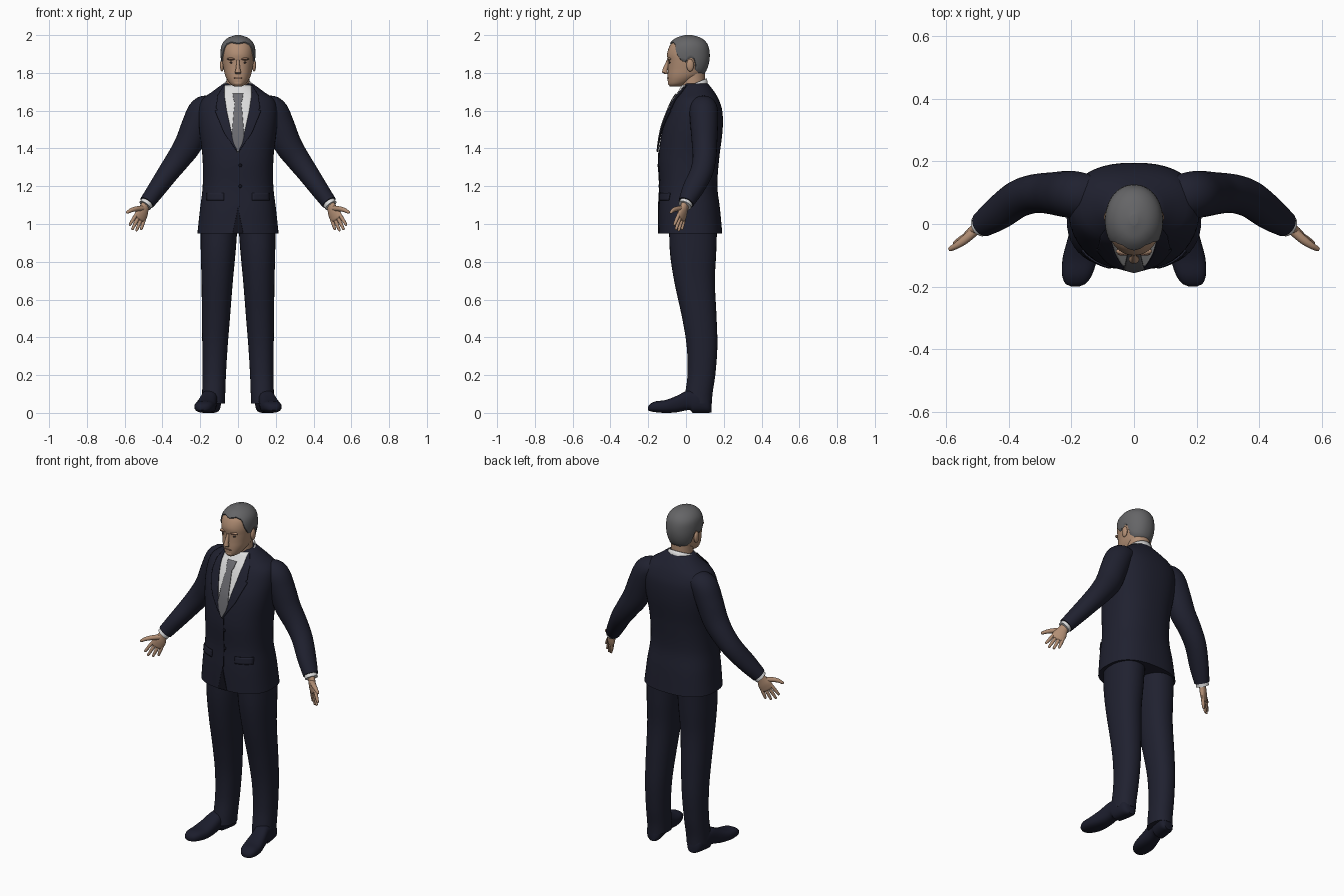
import bpy, bmesh, math
from mathutils import Vector

if "Cube" in bpy.data.objects:
    bpy.data.objects.remove(bpy.data.objects["Cube"])


def material(name, rgb):
    m = bpy.data.materials.new(name)
    m.diffuse_color = (*rgb, 1)
    m.use_nodes = True
    m.node_tree.nodes["Principled BSDF"].inputs["Base Color"].default_value = m.diffuse_color
    return m


SUIT = material("navy_cloth", (0.014, 0.015, 0.029))
SHOE = material("shoe_leather", (0.011, 0.012, 0.025))
SEAM = material("seam_dark", (0.006, 0.006, 0.012))
SHIRT = material("white_shirt", (0.72, 0.72, 0.72))
TIE = material("grey_tie", (0.15, 0.15, 0.165))
HAIR = material("grey_hair", (0.13, 0.13, 0.135))
SKIN = material("skin", (0.44, 0.27, 0.175))
LIP = material("dark_skin", (0.24, 0.12, 0.08))
EYE = material("eye_dark", (0.05, 0.035, 0.03))


# ---------- helpers ----------
def lin(table, t):
    for (a, va), (b, vb) in zip(table, table[1:]):
        if t <= b:
            return va + (vb - va) * max(0, (t - a) / (b - a))
    return table[-1][1]


def smooth(table, z):
    """Cubic interpolation of every column of a table over its first column."""
    z = min(max(z, table[0][0]), table[-1][0])
    i = max(k for k in range(len(table) - 1) if table[k][0] <= z)
    p, q = table[i], table[i + 1]
    o, r = table[max(i - 1, 0)], table[min(i + 2, len(table) - 1)]
    h = q[0] - p[0]
    t = (z - p[0]) / h
    out = []
    for c in range(1, len(p)):
        m0 = (q[c] - o[c]) / (q[0] - o[0]) * h
        m1 = (r[c] - p[c]) / (r[0] - p[0]) * h
        out.append((2*t**3 - 3*t*t + 1) * p[c] + (t**3 - 2*t*t + t) * m0
                   + (3*t*t - 2*t**3) * q[c] + (t**3 - t*t) * m1)
    return out


def spow(v, e):
    return math.copysign(abs(v) ** e, v)


def loft(name, rings, mat, mirror=False, closed=True, caps=True, thick=0):
    bm = bmesh.new()
    rows = [[bm.verts.new(p) for p in r] for r in rings]
    n = len(rows[0])
    for a, b in zip(rows, rows[1:]):
        for j in range(n if closed else n - 1):
            k = (j + 1) % n
            bm.faces.new((a[j], a[k], b[k], b[j]))
    if closed and caps:
        bm.faces.new(rows[0][::-1])
        bm.faces.new(rows[-1])
    bmesh.ops.recalc_face_normals(bm, faces=bm.faces)
    me = bpy.data.meshes.new(name)
    bm.to_mesh(me)
    bm.free()
    me.materials.append(mat)
    ob = bpy.data.objects.new(name, me)
    bpy.context.collection.objects.link(ob)
    if mirror:
        ob.modifiers.new("mirror", "MIRROR").use_mirror_merge = False
    if thick:
        s = ob.modifiers.new("thickness", "SOLIDIFY")
        s.thickness, s.offset = thick, 0
    return ob


def section(table, z, ang, cx=0.0):
    """Point on a stacked body; angle 0 faces the front."""
    rx, f, b, n = smooth(table, z)[:4]
    return Vector((cx + rx * spow(math.sin(ang), 2 / n),
                   (f + b) / 2 - (b - f) / 2 * spow(math.cos(ang), 2 / n), z))


def stack(name, table, mat, steps=40, seg=40, centre=None, mirror=False):
    lo, hi = table[0][0], table[-1][0]
    rings = []
    for i in range(steps + 1):
        z = lo + (hi - lo) * i / steps
        cx = lin(centre, z) if centre else 0
        rings.append([section(table, z, math.tau * j / seg, cx) for j in range(seg)])
    return loft(name, rings, mat, mirror)


def tube(name, pts, mat, ref=(0, 1, 0), seg=16, sub=4, tip=False):
    """Mirrored limb through points (x, y, z, radius_u, radius_v)."""
    tab = [(i, *p) for i, p in enumerate(pts)]
    cnt = (len(pts) - 1) * sub
    st = [smooth(tab, i / sub) for i in range(cnt + 1)]
    if tip:
        d = (Vector(st[-1][:3]) - Vector(st[-2][:3])).normalized()
        x, y, z, a, b = st[-1]
        for k, s in ((0.45, 0.88), (0.8, 0.6), (0.97, 0.22)):
            st.append([x + d.x*k*b, y + d.y*k*b, z + d.z*k*b, a*s, b*s])
    cs = [Vector(s[:3]) for s in st]
    rings = []
    for i, s in enumerate(st):
        t = (cs[min(i + 1, len(cs) - 1)] - cs[max(i - 1, 0)]).normalized()
        u = Vector(ref)
        u = (u - t * u.dot(t)).normalized()
        v = t.cross(u)
        rings.append([cs[i] + u * s[3] * math.cos(math.tau * j / seg)
                      + v * s[4] * math.sin(math.tau * j / seg) for j in range(seg)])
    return loft(name, rings, mat, True)


def blob(name, loc, size, mat, mirror=True):
    rings = [[(loc[0] + size[0] * math.sin(p) * math.cos(math.tau * j / 14),
               loc[1] + size[1] * math.sin(p) * math.sin(math.tau * j / 14),
               loc[2] - size[2] * math.cos(p)) for j in range(14)]
             for p in [math.pi * (i + 0.15) / 8.3 for i in range(9)]]
    return loft(name, rings, mat, mirror)


# ---------- jacket ----------
JACKET = [(0.95, .215, -.145, .192, 2.5), (1.08, .201, -.145, .18, 2.5), (1.2, .187, -.14, .166, 2.4),
          (1.35, .188, -.145, .176, 2.4), (1.5, .205, -.125, .194, 2.4), (1.6, .208, -.09, .192, 2.4),
          (1.66, .19, -.062, .173, 2.3), (1.70, .137, -.036, .15, 2.2), (1.745, .076, -.01, .115, 2)]
stack("jacket_body", JACKET, SUIT, 48, 48)


def patch(name, mat, z0, z1, left, right, off, mirror=False, nz=24, nx=8):
    """Thin plate lying on the jacket front between two edge curves."""
    rows = []
    for i in range(nz + 1):
        z = z0 + (z1 - z0) * i / nz
        rx, f, b, n = smooth(JACKET, z)
        row = []
        for j in range(nx + 1):
            x = left(z) + (right(z) - left(z)) * j / nx
            k = max(0, 1 - abs(x / rx) ** n) ** (1 / n)
            row.append((x, (f + b) / 2 - (b - f) / 2 * k - off, z))
        rows.append(row)
    return loft(name, rows, mat, mirror, closed=False, thick=0.005)


def vee(z):
    return lin([(1.38, .002), (1.5, .038), (1.6, .06), (1.68, .072), (1.74, .07)], z)


def lapel_edge(z):
    return vee(z) + lin([(1.38, .002), (1.48, .04), (1.6, .062), (1.605, .04),
                         (1.61, .055), (1.68, .035), (1.735, .004)], z)


def tie_half(z):
    return lin([(1.385, .002), (1.43, .024), (1.47, .033), (1.6, .022),
                (1.645, .016), (1.655, .023), (1.69, .028)], z)


patch("shirt_front", SHIRT, 1.38, 1.735, lambda z: -vee(z), vee, .004, nx=16)
patch("tie", TIE, 1.385, 1.69, lambda z: -tie_half(z), tie_half, .011, nz=40)
patch("lapel", SUIT, 1.38, 1.735, vee, lapel_edge, .008, True, 70)
patch("front_seam", SEAM, 1.09, 1.38, lambda z: .004, lambda z: .007, .001)
patch("front_cutaway", SEAM, .951, 1.09, lambda z: -.028 * (1.09 - z) / .14,
      lambda z: .028 * (1.09 - z) / .14, .001)
patch("pocket_flap", SUIT, 1.125, 1.165, lambda z: .075, lambda z: .165, .004, True, 4)
for z in (1.2, 1.31):
    blob("jacket_button", (0.012, section(JACKET, z, 0).y - .002, z), (.009, .005, .009), SEAM, False)

# ---------- sleeves and cuffs ----------
tube("sleeve", [(.13, .09, 1.625, .065, .055), (.185, .093, 1.602, .075, .074), (.222, .096, 1.525, .073, .075),
                (.262, .098, 1.425, .067, .073), (.315, .097, 1.345, .062, .064), (.37, .08, 1.27, .06, .056),
                (.43, .037, 1.185, .056, .048), (.482, .0, 1.113, .042, .041)], SUIT, seg=28, sub=5)
tube("shirt_cuff", [(.46, .015, 1.14, .034, .034), (.492, -.006, 1.098, .036, .035)], SHIRT, seg=24)

# ---------- hands ----------
D = Vector((.065, -.045, -.145)).normalized()
W = Vector((.75, -.5, .35))
W = (W - D * W.dot(D)).normalized()
P = Vector((.485, -.002, 1.11))
tube("palm", [(*(P + D * t), a, b) for t, a, b in
              ((0, .025, .019), (.03, .028, .018), (.06, .037, .017), (.09, .038, .013))], SKIN, W, tip=True)
for k, length in ((-1.5, .055), (-.5, .075), (.5, .082), (1.5, .07)):
    base = P + D * .08 + W * k * .0185
    way = (D + W * k * .1).normalized()
    tube("finger", [(*(base + way * length * t), r, r) for t, r in
                    ((0, .0095), (.5, .0095), (1, .007))], SKIN, W, 10, 3, True)
tube("thumb", [(.505, -.02, 1.083, .015, .015), (.54, -.05, 1.08, .014, .013),
               (.565, -.068, 1.073, .011, .011), (.585, -.079, 1.062, .008, .008)], SKIN, seg=12, tip=True)

# ---------- trousers ----------
LEG = [(.05, .06, -.012, .137, 2.2), (.1, .061, -.005, .14, 2.2), (.2, .062, .008, .155, 2.2),
       (.35, .067, .004, .166, 2.2), (.5, .074, -.02, .162, 2.2), (.7, .083, -.063, .153, 2.2),
       (.85, .092, -.085, .16, 2.2), (1.0, .098, -.09, .165, 2.2)]
stack("trouser_leg", LEG, SUIT, 40, 32, [(.05, .13), (.35, .122), (.7, .11), (1.0, .1)], True)

# ---------- shoes: y, half width, underside, top ----------
SHOES = [(-.2, .012, .014, .034), (-.193, .03, .01, .045), (-.165, .047, .004, .06), (-.11, .055, .0, .068),
         (-.05, .05, .003, .09), (.0, .045, .013, .115), (.025, .045, .013, .12), (.032, .046, .0, .12),
         (.07, .048, .0, .12), (.12, .042, .0, .09), (.134, .025, .003, .06)]
rings = []
for i in range(41):
    y = -.2 + .334 * i / 40
    hw, lo, hi = smooth(SHOES, y)
    cx = .132 + (.13 - y) * .17
    rings.append([(cx + hw * spow(math.cos(math.tau * j / 24), .75), y,
                   max(lo, 0) + (hi - lo) * (.5 + .5 * spow(math.sin(math.tau * j / 24), .8)))
                  for j in range(24)])
loft("shoe", rings, SHOE, True)

# ---------- head ----------
HEAD = [(1.728, .02, -.085, -.03, 2), (1.74, .04, -.094, .005, 2), (1.765, .058, -.097, .05, 2.1),
        (1.79, .069, -.097, .085, 2.2), (1.82, .076, -.096, .105, 2.2), (1.86, .083, -.096, .117, 2.2),
        (1.90, .087, -.1, .12, 2.1), (1.94, .083, -.088, .113, 2.1), (1.965, .069, -.07, .097, 2),
        (1.983, .045, -.044, .07, 2), (1.994, .012, -.004, .03, 2)]
stack("head", HEAD, SKIN, 60, 40)
NECK = [(1.68, .064, -.02, .1, 2), (1.76, .06, -.025, .1, 2), (1.82, .06, -.02, .1, 2)]
stack("neck", NECK, SKIN, 8, 32)

# hair shell with a hairline that varies around the head
LINE = [(0, 1.95), (28, 1.958), (48, 1.945), (60, 1.895), (72, 1.86), (86, 1.85), (92, 1.875),
        (104, 1.872), (114, 1.81), (135, 1.79), (180, 1.778)]
rings = []
for i in range(19):
    ring = []
    for j in range(72):
        ang = math.tau * j / 72
        deg = math.degrees(min(ang, math.tau - ang))
        low = lin(LINE, deg)
        z = low + (1.994 - low) * math.sin(i / 18 * math.pi / 2)
        p = section(HEAD, z, ang)
        out = Vector((p.x, p.y - .015, (z - 1.87) * .9)).normalized()
        ring.append(p + out * (.006 if i else -.004))
    rings.append(ring)
loft("hair", rings, HAIR)

# face details
nose = []
for y, z, w, d in ((-.092, 1.868, .008, .01), (-.1, 1.845, .009, .012), (-.11, 1.82, .012, .014),
                   (-.113, 1.803, .017, .014), (-.105, 1.793, .013, .008)):
    nose.append([(w * math.cos(math.tau * j / 12), y + d * math.sin(math.tau * j / 12), z) for j in range(12)])
loft("nose", nose, SKIN)
blob("ear", (.085, .022, 1.84), (.011, .02, .033), SKIN)
blob("brow_ridge", (.034, -.087, 1.874), (.024, .011, .008), SKIN)
blob("eyebrow", (.034, -.096, 1.873), (.019, .005, .004), LIP)
blob("eye", (.033, -.086, 1.855), (.013, .005, .005), EYE)
blob("mouth", (0, -.094, 1.773), (.023, .006, .004), LIP, False)
blob("chin", (0, -.083, 1.746), (.025, .014, .014), SKIN, False)

# ---------- shirt collar ----------
rings = []
for drop, grow in ((.05, .008), (.025, .004), (0, 0)):
    rings.append([((.07 + grow) * math.sin(a), .04 - (.068 + grow) * math.cos(a),
                   1.742 - .028 * math.cos(a) - drop)
                  for a in [math.tau * j / 40 for j in range(40)]])
loft("shirt_collar", rings, SHIRT, caps=False, thick=.006)

# ---------- shading ----------
for ob in bpy.context.collection.objects:
    ob.select_set(True)
    bpy.context.view_layer.objects.active = ob
bpy.ops.object.shade_smooth_by_angle(angle=math.radians(45))
